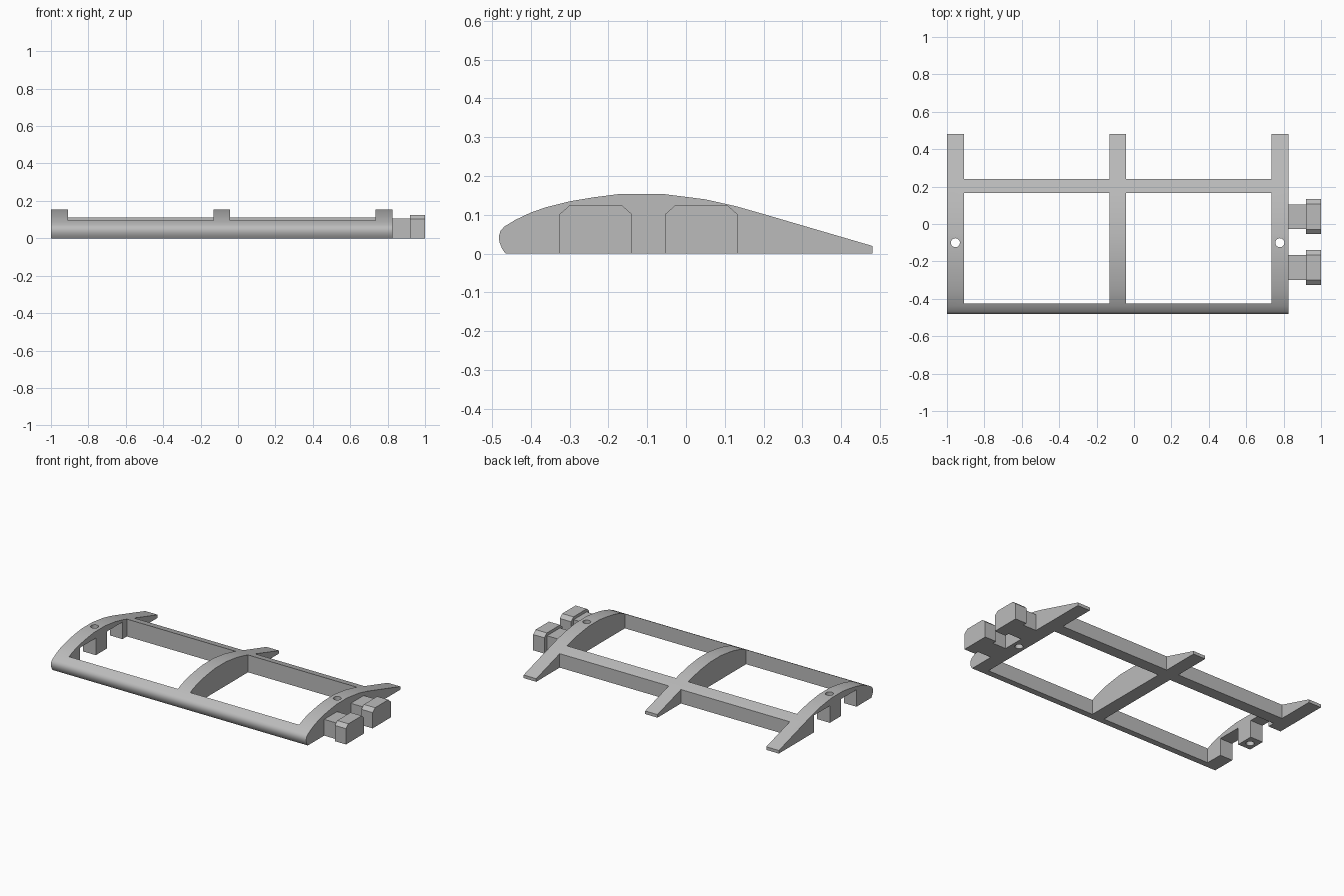
import bpy
import bmesh
import math
from mathutils import Matrix, Vector

cube = bpy.data.objects.get("Cube")
if cube:
    bpy.data.objects.remove(cube, do_unlink=True)

grey = bpy.data.materials.new("light grey plastic")
grey.use_nodes = True
colour = (0.5, 0.5, 0.5, 1)
grey.diffuse_color = colour
grey.node_tree.nodes["Principled BSDF"].inputs["Base Color"].default_value = colour


def finish(name, bm):
    bmesh.ops.recalc_face_normals(bm, faces=bm.faces)
    mesh = bpy.data.meshes.new(name)
    bm.to_mesh(mesh)
    bm.free()
    mesh.materials.append(grey)
    obj = bpy.data.objects.new(name, mesh)
    bpy.context.collection.objects.link(obj)
    return obj


def extrude_x(name, profile, x0, x1):
    """Sweep a closed (y, z) profile from x0 to x1."""
    bm = bmesh.new()
    face = bm.faces.new([bm.verts.new((x0, y, z)) for y, z in profile])
    ext = bmesh.ops.extrude_face_region(bm, geom=[face])
    moved = [v for v in ext["geom"] if isinstance(v, bmesh.types.BMVert)]
    bmesh.ops.translate(bm, verts=moved, vec=Vector((x1 - x0, 0, 0)))
    return finish(name, bm)


def block(name, x0, x1, y0, y1, z0, z1):
    return extrude_x(name, [(y0, z0), (y1, z0), (y1, z1), (y0, z1)], x0, x1)


def cut(target, cutter):
    cutter.hide_render = True
    mod = target.modifiers.new("cut", 'BOOLEAN')
    mod.operation = 'DIFFERENCE'
    mod.solver = 'EXACT'
    mod.object = cutter
    bpy.context.view_layer.objects.active = target
    bpy.ops.object.modifier_apply(modifier=mod.name)
    bpy.data.objects.remove(cutter, do_unlink=True)


# Wing section, swept along the whole span
airfoil = [(-0.465, 0), (-0.474, 0.013), (-0.481, 0.03), (-0.482, 0.045),
           (-0.478, 0.059), (-0.468, 0.07), (-0.44, 0.087), (-0.40, 0.106),
           (-0.36, 0.12), (-0.30, 0.135), (-0.24, 0.145), (-0.17, 0.154),
           (-0.06, 0.154), (0.05, 0.14), (0.13, 0.122), (0.20, 0.102),
           (0.48, 0.02), (0.48, 0)]
frame = extrude_x("wing_frame", airfoil, -1, 0.825)

# Open bays leave three ribs, a leading edge and a rear spar
for x0, x1 in [(-0.91, -0.132), (-0.044, 0.735)]:
    cut(frame, block("bay_cutter", x0, x1, -0.425, 0.165, -0.1, 0.3))
    cut(frame, block("tail_cutter", x0, x1, 0.24, 0.6, -0.1, 0.3))

# Sockets in the right rib that receive a neighbour's connectors
connector_y = (-0.2325, 0.0395)
for y in connector_y:
    cut(frame, block("socket_cutter", -1.1, -0.905, y - 0.08, y + 0.08, -0.1, 0.11))

# Pin holes in the end ribs
for x in (-0.955, 0.78):
    bm = bmesh.new()
    bmesh.ops.create_cone(bm, cap_ends=True, segments=32, radius1=0.024, radius2=0.024,
                          depth=0.6, matrix=Matrix.Translation((x, -0.1, 0.1)))
    cut(frame, finish("pin_cutter", bm))

# Connectors on the left rib: a narrow neck and a wider chamfered head
for label, y in zip(("front", "rear"), connector_y):
    block(label + "_connector_neck", 0.825, 0.92, y - 0.066, y + 0.066, 0, 0.105)
    w, c = 0.093, 0.025
    head = [(y - w, 0), (y + w, 0), (y + w, 0.102), (y + w - c, 0.124),
            (y - w + c, 0.124), (y - w, 0.102)]
    extrude_x(label + "_connector_head", head, 0.92, 1.0)

# Smooth the curved skin, keep real edges sharp
bpy.ops.object.select_all(action='DESELECT')
frame.select_set(True)
bpy.context.view_layer.objects.active = frame
bpy.ops.object.shade_smooth_by_angle(angle=math.radians(30))
